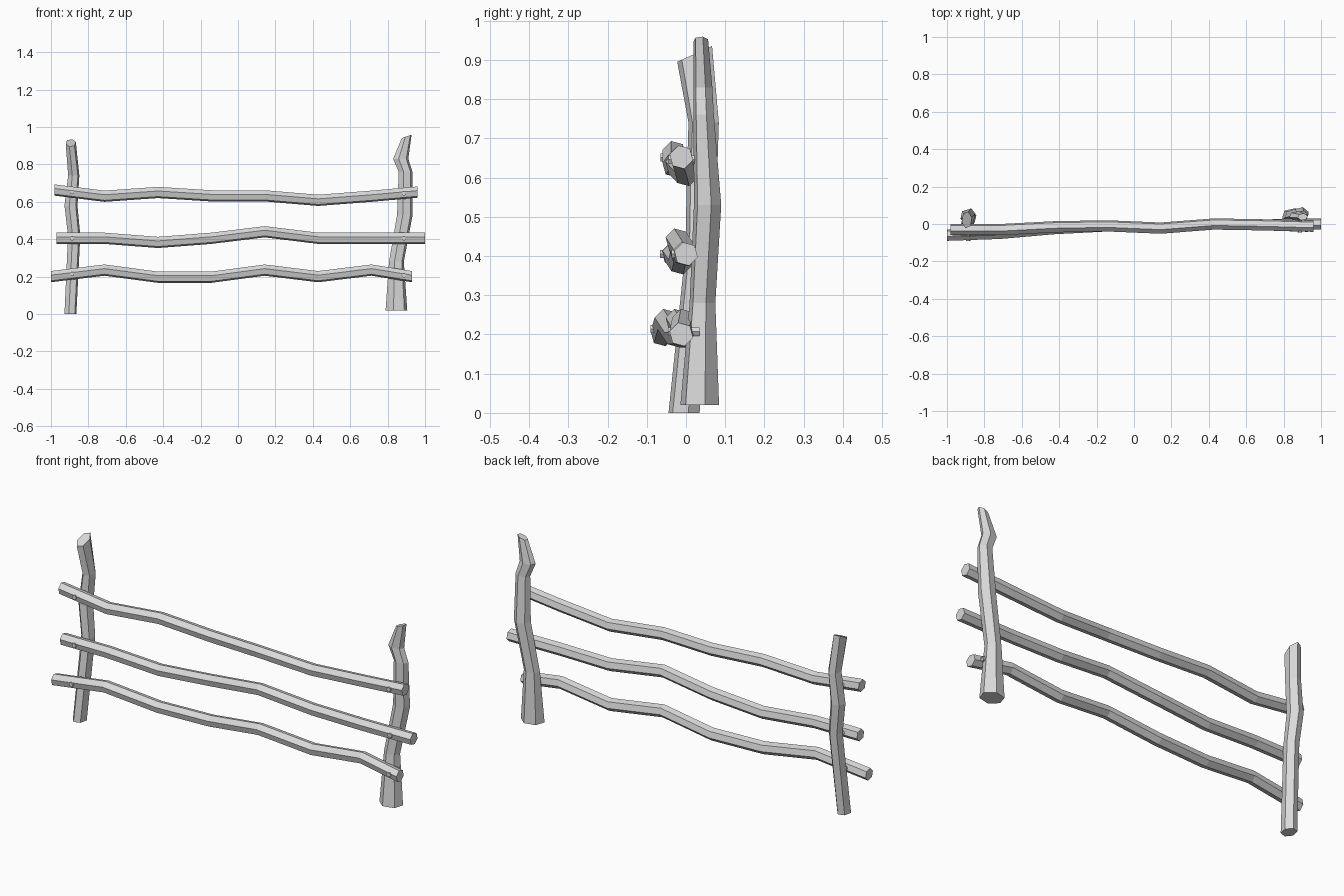
import bpy
import bmesh
import math
from mathutils import Vector

cube = bpy.data.objects.get("Cube")
if cube:
    bpy.data.objects.remove(cube, do_unlink=True)

grey = bpy.data.materials.new("plain_grey")
grey.use_nodes = True
colour = (0.7, 0.7, 0.7, 1)
grey.diffuse_color = colour
bsdf = grey.node_tree.nodes["Principled BSDF"]
bsdf.inputs["Base Color"].default_value = colour
bsdf.inputs["Roughness"].default_value = 0.9


def loft(name, rings):
    """Skin a closed tube over rings with equal point counts."""
    bm = bmesh.new()
    loops = [[bm.verts.new(p) for p in ring] for ring in rings]
    n = len(loops[0])
    for a, b in zip(loops, loops[1:]):
        for i in range(n):
            j = (i + 1) % n
            bm.faces.new((a[i], a[j], b[j], b[i]))
    bm.faces.new(loops[0])
    bm.faces.new(loops[-1])
    bmesh.ops.recalc_face_normals(bm, faces=bm.faces)
    mesh = bpy.data.meshes.new(name)
    bm.to_mesh(mesh)
    bm.free()
    mesh.materials.append(grey)
    obj = bpy.data.objects.new(name, mesh)
    bpy.context.collection.objects.link(obj)


def hexagon(turn):
    angles = [math.radians(turn + 60 * i) for i in range(6)]
    return [(math.cos(a), math.sin(a)) for a in angles]


def post(name, sections, top_slope):
    """Sections are (z, x, y, x radius, y radius); the top cut is slanted."""
    rings = []
    for k, (z, x, y, rx, ry) in enumerate(sections):
        sx, sy = top_slope if k == len(sections) - 1 else (0, 0)
        rings.append([Vector((x + c * rx, y + s * ry, z + sx * c * rx + sy * s * ry))
                      for c, s in hexagon(15)])
    loft(name, rings)


RAIL_R = 0.031
NAIL_X = 0.887


def at(xs, values, x):
    """Linear value along a rail."""
    for i in range(len(xs) - 1):
        if xs[i] <= x <= xs[i + 1]:
            t = (x - xs[i]) / (xs[i + 1] - xs[i])
            return values[i] + t * (values[i + 1] - values[i])
    return values[-1]


def rail(name, start, end, ys, zs):
    xs = [start] + [(2 * i - 5) / 7 for i in range(6)] + [end]
    loft(name + "_rail", [[(x, y + c * RAIL_R, z + s * RAIL_R) for c, s in hexagon(-15)]
                          for x, y, z in zip(xs, ys, zs)])
    # A nail through the rail into each post
    for side, x in (("right", -NAIL_X), ("left", NAIL_X)):
        y, z = at(xs, ys, x), at(xs, zs, x)
        loft(f"{name}_{side}_nail", [[(x + c * 0.012, d, z + s * 0.012) for c, s in hexagon(0)]
                                     for d in (y - RAIL_R - 0.004, 0.035)])


# Crooked posts
post("left_post", [
    (0.02, 0.847, 0.035, 0.060, 0.051),
    (0.28, 0.847, 0.042, 0.041, 0.034),
    (0.53, 0.892, 0.055, 0.043, 0.036),
    (0.76, 0.896, 0.045, 0.038, 0.027),
    (0.83, 0.870, 0.043, 0.042, 0.025),
    (0.95, 0.902, 0.038, 0.027, 0.019),
], (0.35, 0))
post("right_post", [
    (0.0, -0.896, -0.005, 0.033, 0.041),
    (0.42, -0.876, 0.035, 0.034, 0.037),
    (0.58, -0.893, 0.040, 0.036, 0.040),
    (0.74, -0.878, 0.045, 0.031, 0.040),
    (0.915, -0.894, 0.022, 0.028, 0.046),
], (0, 0.45))

# Wavy rails
rail("top", -0.98, 0.96,
     [-0.03, -0.03, -0.015, -0.01, -0.022, 0.0, -0.005, -0.012],
     [0.663, 0.63, 0.65, 0.632, 0.632, 0.608, 0.63, 0.652])
rail("middle", -0.97, 1.0,
     [-0.032, -0.03, -0.015, -0.01, -0.022, 0.0, -0.005, 0.0],
     [0.405, 0.405, 0.383, 0.405, 0.44, 0.405, 0.405, 0.405])
rail("bottom", -1.0, 0.93,
     [-0.06, -0.05, -0.025, -0.01, -0.022, 0.0, -0.005, -0.012],
     [0.2, 0.235, 0.197, 0.197, 0.235, 0.2, 0.235, 0.2])
